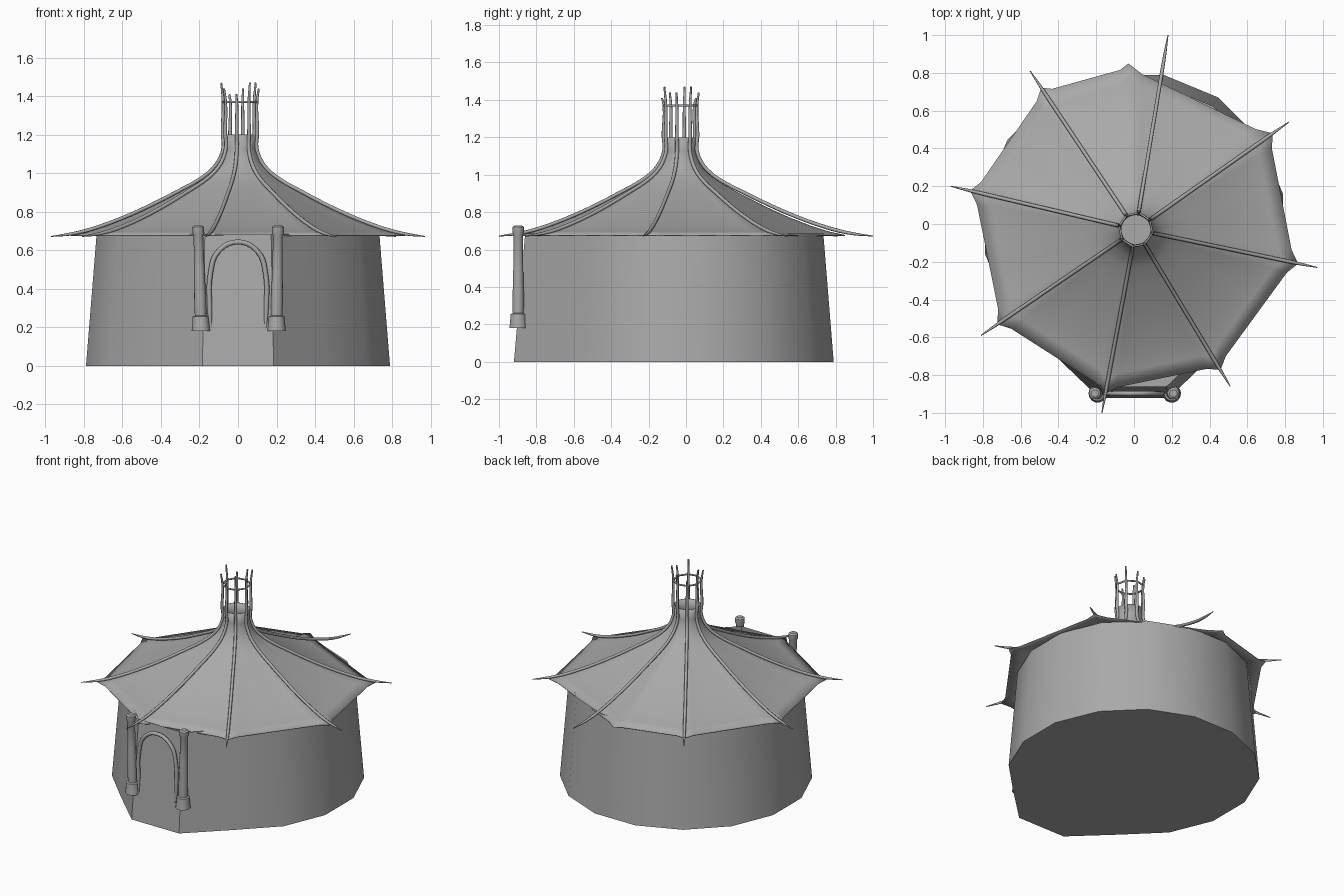
import bpy, bmesh, math
from mathutils import Vector

if "Cube" in bpy.data.objects:
    bpy.data.objects.remove(bpy.data.objects["Cube"])

# Single plain colour
GREY = (0.4, 0.4, 0.4, 1)
canvas = bpy.data.materials.new("plain_grey")
canvas.use_nodes = True
canvas.diffuse_color = GREY
canvas.node_tree.nodes["Principled BSDF"].inputs["Base Color"].default_value = GREY


def finish(name, mesh, angle=35):
    """Link a mesh as a named, smooth shaded part."""
    obj = bpy.data.objects.new(name, mesh)
    bpy.context.scene.collection.objects.link(obj)
    mesh.materials.clear()
    mesh.materials.append(canvas)
    bpy.ops.object.select_all(action='DESELECT')
    obj.select_set(True)
    bpy.context.view_layer.objects.active = obj
    bpy.ops.object.shade_smooth_by_angle(angle=math.radians(angle))
    return obj


def loft(name, rings, cap_first=False, cap_last=False, angle=35):
    """Skin a stack of closed rings, listed bottom to top, counter-clockwise."""
    bm = bmesh.new()
    loops = [[bm.verts.new(p) for p in ring] for ring in rings]
    n = len(loops[0])
    for low, high in zip(loops, loops[1:]):
        for i in range(n):
            j = (i + 1) % n
            bm.faces.new((low[i], low[j], high[j], high[i]))
    if cap_first:
        bm.faces.new(loops[0][::-1])
    if cap_last:
        bm.faces.new(loops[-1])
    mesh = bpy.data.meshes.new(name)
    bm.to_mesh(mesh)
    bm.free()
    return finish(name, mesh, angle)


def tube(name, points, radii, thick, cyclic=False):
    """Round rod along a path, with a radius factor at each point."""
    curve = bpy.data.curves.new(name, 'CURVE')
    curve.dimensions = '3D'
    curve.bevel_depth = thick
    curve.bevel_resolution = 2
    curve.resolution_u = 5
    curve.use_fill_caps = True
    spline = curve.splines.new('BEZIER')
    spline.bezier_points.add(len(points) - 1)
    spline.use_cyclic_u = cyclic
    for bp, p, r in zip(spline.bezier_points, points, radii):
        bp.co = p
        bp.radius = r
        bp.handle_left_type = bp.handle_right_type = 'VECTOR' if cyclic else 'AUTO'
    temp = bpy.data.objects.new(name + "_path", curve)
    bpy.context.scene.collection.objects.link(temp)
    bpy.context.view_layer.update()
    graph = bpy.context.evaluated_depsgraph_get()
    mesh = bpy.data.meshes.new_from_object(temp.evaluated_get(graph))
    bpy.data.objects.remove(temp)
    return finish(name, mesh, 60)


# Tapered sixteen-sided wall, front side pushed out into a flat door panel
def wall_ring(scale, z, front):
    ring = []
    for k in range(16):
        a = math.radians(22.5 * (k + 0.5))
        x, y = 0.805 * scale * math.cos(a), 0.805 * scale * math.sin(a)
        if y < -0.95 * 0.805 * scale:
            x, y = math.copysign(0.185 * scale, x), front
        ring.append(Vector((x, y, z)))
    return ring


loft("wall", [wall_ring(1, 0, -0.92), wall_ring(0.93, 0.685, -0.86)], cap_first=True)

# Roof layout: rib tips run counter-clockwise from the back right
CENTRE = Vector((0.01, -0.03))
NECK = 0.078
TIPS = [Vector(t) for t in ((0.82, 0.54), (0.18, 1.0), (-0.55, 0.81), (-0.97, 0.2),
                            (-0.81, -0.59), (-0.17, -1.0), (0.51, -0.86), (0.97, -0.23))]
# Share of the way from neck to eave, and height
SLOPE = [(1, 0.678), (0.9, 0.695), (0.78, 0.725), (0.62, 0.775), (0.47, 0.83),
         (0.3, 0.9), (0.17, 0.957), (0.09, 1.005), (0.035, 1.06), (0.005, 1.13), (0.01, 1.2)]


def on_roof(edge, f, z, lift=0.0):
    out = (edge - CENTRE).normalized()
    p = (CENTRE + out * NECK).lerp(edge, f) + out * lift
    return Vector((p.x, p.y, z + lift))


# Canvas roof: pinched corners at the ribs, slightly drawn-in edges between
corners = [CENTRE + (t - CENTRE) * 0.895 for t in TIPS]
eaves = list(corners)
eaves[1] = Vector((-0.03, 0.85))
outline = []
for a, b in zip(eaves, eaves[1:] + eaves[:1]):
    outline.append(a)
    for t in (0.1, 0.37, 0.63, 0.9):
        p = a.lerp(b, t)
        outline.append(CENTRE + (p - CENTRE) * 0.975)
roof = loft("roof", [[on_roof(p, f, z) for p in outline] for f, z in SLOPE], angle=40)
shell = roof.modifiers.new("cloth", 'SOLIDIFY')
shell.thickness = 0.005

# Long bent ribs following the roof and rising past the neck
crossbar = []
for i, (tip, corner) in enumerate(zip(TIPS, corners)):
    out = (corner - CENTRE).normalized()
    path = [Vector((tip.x, tip.y, 0.672))]
    path += [on_roof(corner, f, z, 0.006) for f, z in SLOPE]
    for r, z in ((0.09, 1.37), (0.1, 1.47 - 0.03 * (i % 3))):
        p = CENTRE + out * r
        path.append(Vector((p.x, p.y, z)))
    crossbar.append(path[-2])
    tube(f"rib_{i + 1}", path, [0.25, 0.8] + [1] * (len(path) - 4) + [0.75, 0.5], 0.01)

# Light hoop tying the rib tops together
tube("crown_hoop", crossbar, [1] * len(crossbar), 0.006, cyclic=True)

# Door arch of bent tube
arch = [(-0.14, 0.16), (-0.147, 0.3), (-0.143, 0.48), (-0.105, 0.59), (0, 0.643)]
arch += [(-x, z) for x, z in arch[-2::-1]]
tube("door_arch", [Vector((x, -0.897, z)) for x, z in arch],
     [0.4] + [1] * (len(arch) - 2) + [0.4], 0.013)

# Door pillars with stepped foot and small cap
PILLAR = [(0.049, 0.18), (0.046, 0.2), (0.041, 0.255), (0.03, 0.26), (0.031, 0.35),
          (0.027, 0.5), (0.025, 0.675), (0.031, 0.69), (0.031, 0.72), (0.02, 0.728)]
for name, foot, head in (("left_pillar", 0.2, 0.208), ("right_pillar", -0.192, -0.207)):
    rings = []
    for r, z in PILLAR:
        x = foot + (head - foot) * (z - 0.18) / 0.54
        rings.append([Vector((x + r * math.cos(k * math.tau / 14),
                              -0.897 + r * math.sin(k * math.tau / 14), z)) for k in range(14)])
    loft(name, rings, cap_first=True, cap_last=True)
